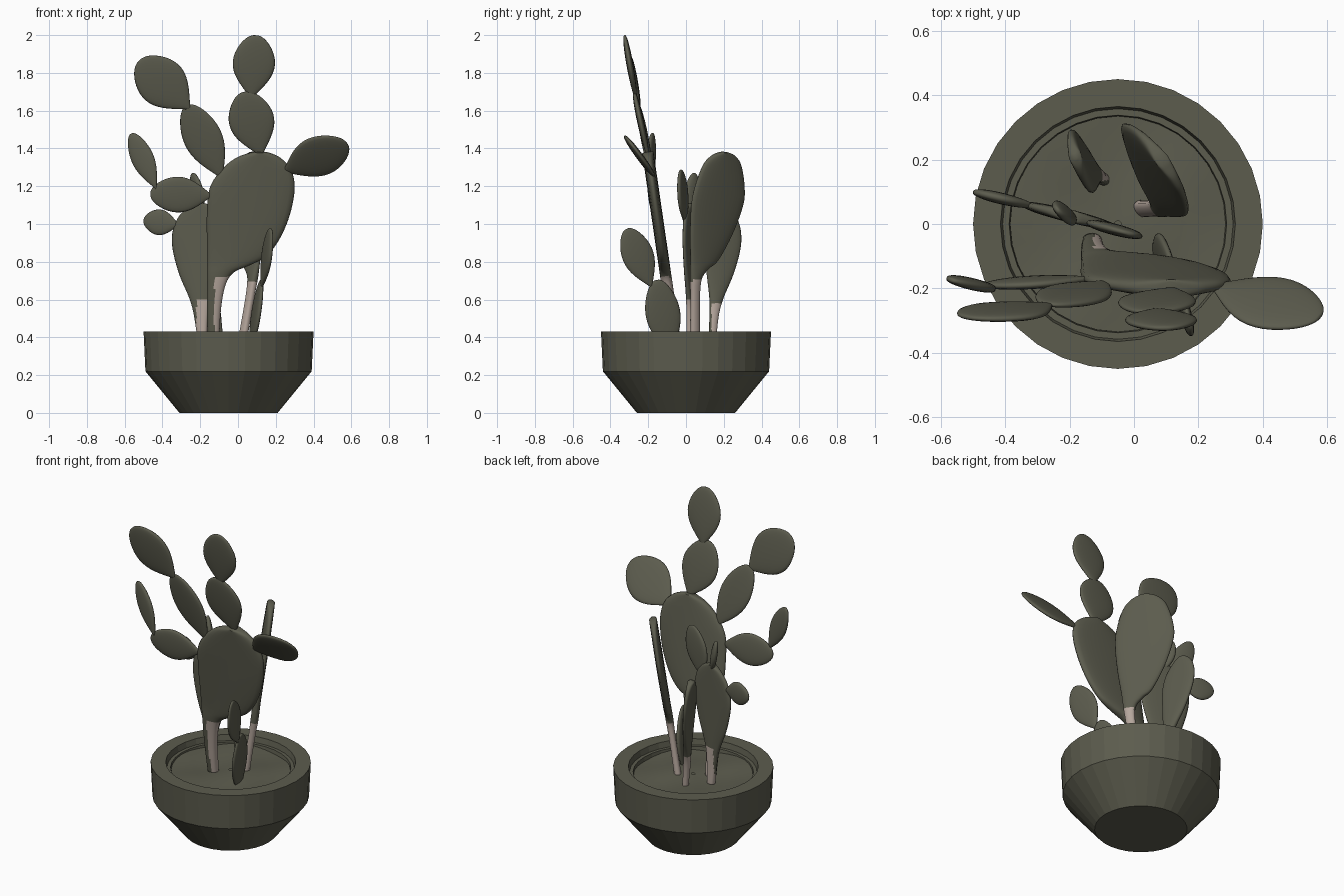
import bpy, bmesh, math
from mathutils import Vector

if "Cube" in bpy.data.objects:
    bpy.data.objects.remove(bpy.data.objects["Cube"])


def material(name, rgb):
    m = bpy.data.materials.new(name)
    m.diffuse_color = (*rgb, 1)
    m.use_nodes = True
    m.node_tree.nodes["Principled BSDF"].inputs["Base Color"].default_value = m.diffuse_color
    return m


OLIVE = material("dark olive", (0.107, 0.107, 0.076))
WOOD = material("pale woody stem", (0.47, 0.39, 0.34))


def finish(name, bm, smooth, mats=(OLIVE,)):
    bmesh.ops.recalc_face_normals(bm, faces=bm.faces)
    me = bpy.data.meshes.new(name)
    bm.to_mesh(me)
    bm.free()
    for m in mats:
        me.materials.append(m)
    for p in me.polygons:
        p.use_smooth = smooth
    ob = bpy.data.objects.new(name, me)
    bpy.context.collection.objects.link(ob)
    return ob


def loft(rings, cap=True):
    """Skin closed rings of points."""
    bm = bmesh.new()
    vs = [[bm.verts.new(p) for p in r] for r in rings]
    n = len(vs[0])
    for a, b in zip(vs, vs[1:]):
        for i in range(n):
            j = (i + 1) % n
            bm.faces.new((a[i], a[j], b[j], b[i]))
    if cap:
        bm.faces.new(vs[0])
        bm.faces.new(vs[-1])
    return bm


def section(c, w, n, hw, ht, sides=24):
    """Flattened oval cross-section."""
    pts = []
    for i in range(sides):
        a = 2 * math.pi * i / sides
        ca, sa = math.cos(a), math.sin(a)
        pts.append(c + w * (hw * ca) + n * (ht * math.copysign(abs(sa) ** 0.75, sa)))
    return pts


def small_pad(name, base, tip, hw, normal, ht=0.018):
    """Teardrop pad from base to tip."""
    base, tip, n = Vector(base), Vector(tip), Vector(normal)
    d = tip - base
    n = (n - d * (n.dot(d) / d.length_squared)).normalized()
    w = d.cross(n).normalized()
    rings = []
    for k in range(1, 22):
        t = (1 - math.cos(math.pi * k / 22)) / 2
        s = math.sin(math.pi * t ** 1.2)
        f = s ** (0.5 + 0.4 * (1 - t))
        rings.append(section(base + d * t, w, n, hw * f, min(ht * s ** 0.35, hw * f * 0.9)))
    finish(name, loft(rings), True)


def catmull(a, b, c, d, t):
    return 0.5 * (2 * b + (c - a) * t + (2 * a - 5 * b + 4 * c - d) * t * t + (3 * b - a - 3 * c + d) * t ** 3)


def stem_pad(name, stations, axis, plane, ht, top, split):
    """Large pad with a woody stem. Stations: height, low edge, high edge.
    plane = (k, kz, ku): other coordinate = k + kz*z + ku*u."""
    k, kz, ku = plane

    def at(u, z):
        o = k + kz * z + ku * u
        return Vector((u, o, z) if axis == 0 else (o, u, z))
    w = (at(1, 0) - at(0, 0))
    up = at(0, 1) - at(0, 0)
    n = w.cross(up).normalized()
    rings = []
    m = len(stations)
    for i in range(m - 1):
        q = [stations[min(max(j, 0), m - 1)] for j in range(i - 1, i + 3)]
        for s in range(5 if i < m - 2 else 6):
            z, lo, hi = (catmull(*[p[c] for p in q], s / 5) for c in range(3))
            hw = max((hi - lo) / 2, 0.004)
            rings.append(section(at((lo + hi) / 2, z), w, n, hw, min(ht, hw * 0.9)))
    ob = finish(name, loft(rings), True, (OLIVE, WOOD))
    for p in ob.data.polygons:
        if p.center.z < top and p.center[axis] > split:
            p.material_index = 1


# Pot: faceted lathe with a hollow rim
def ring(r, z, n=32):
    return [Vector((-0.05 + r * math.cos(2 * math.pi * i / n), r * math.sin(2 * math.pi * i / n), z)) for i in range(n)]


finish("pot", loft([ring(r, z) for r, z in
                    [(0.26, 0), (0.44, 0.22), (0.45, 0.43), (0.365, 0.43), (0.358, 0.395),
                     (0.338, 0.395), (0.33, 0.34)]]), False)

# Soil: gently lumpy disc
soil = loft([[p + Vector((0, 0, 0.010 * math.sin(13 * p.x + 1) * math.cos(11 * p.y))) for p in ring(r, 0.38)]
             for r in (0.335, 0.27, 0.2, 0.13, 0.06, 0.01)], False)
finish("soil", soil, True)

# Large pads growing from the soil
stem_pad("front_main_pad", [
    (0.36, -0.16, -0.10), (0.55, -0.165, -0.09), (0.68, -0.165, -0.065), (0.745, -0.165, -0.02),
    (0.785, -0.165, 0.07), (0.83, -0.165, 0.15), (0.92, -0.165, 0.22), (1.05, -0.165, 0.275),
    (1.19, -0.15, 0.30), (1.29, -0.085, 0.28), (1.35, -0.01, 0.225), (1.375, 0.06, 0.17), (1.382, 0.10, 0.125)],
    0, (-0.002, -0.145, 0), 0.03, 0.72, -0.125)
stem_pad("back_right_pad", [
    (0.36, 0.025, 0.07), (0.6, 0.027, 0.07), (0.71, 0.025, 0.08), (0.765, 0.025, 0.12), (0.81, 0.025, 0.17),
    (0.945, 0.022, 0.245), (1.1, 0.028, 0.303), (1.2, 0.048, 0.31), (1.31, 0.09, 0.292),
    (1.36, 0.135, 0.26), (1.378, 0.175, 0.225), (1.382, 0.195, 0.205)],
    1, (-0.009, 0.175, -0.728), 0.022, 0.70, -1)
stem_pad("left_pad", [
    (0.36, -0.21, -0.165), (0.5, -0.23, -0.16), (0.6, -0.255, -0.145), (0.73, -0.31, -0.095), (0.86, -0.345, -0.06),
    (0.95, -0.348, -0.055), (1.03, -0.32, -0.075), (1.08, -0.275, -0.115), (1.105, -0.23, -0.16),
    (1.11, -0.2, -0.185)],
    0, (-0.025, 0, -0.25), 0.02, 0.6, -0.22)
stem_pad("back_left_pad", [
    (0.36, 0.12, 0.158), (0.5, 0.125, 0.17), (0.6, 0.125, 0.195), (0.73, 0.11, 0.25), (0.86, 0.097, 0.287),
    (0.95, 0.105, 0.292), (1.02, 0.135, 0.275), (1.06, 0.17, 0.245), (1.075, 0.2, 0.215)],
    1, (-0.014, -0.095, -0.32), 0.02, 0.58, 0.135)

# Smaller pads: name, base, tip, half width, face normal
PADS = [
    ("right_ear_pad", (0.235, -0.19, 1.275), (0.58, -0.29, 1.425), 0.13, (0, 0.79, 0.61)),
    ("top_lower_pad", (0.125, -0.2, 1.355), (0.03, -0.275, 1.70), 0.12, (0, 1, 0.22)),
    ("top_upper_pad", (0.07, -0.265, 1.66), (0.095, -0.325, 2.0), 0.112, (0, 1, 0.18)),
    ("upper_left_lower_pad", (-0.08, -0.18, 1.235), (-0.27, -0.25, 1.63), 0.103, (0.1, 1, 0.2)),
    ("upper_left_upper_pad", (-0.25, -0.25, 1.605), (-0.525, -0.29, 1.865), 0.13, (0.1, 1, 0.1)),
    ("side_left_pad", (-0.13, -0.17, 1.15), (-0.465, -0.19, 1.16), 0.095, (0, 1, 0.1)),
    ("side_left_tip_pad", (-0.43, -0.2, 1.18), (-0.565, -0.175, 1.48), 0.062, (0.25, 0.97, 0.1)),
    ("front_low_pad", (0.06, -0.08, 0.30), (0.125, -0.155, 0.705), 0.093, (1, 0.2, -0.17)),
    ("front_low_tip_pad", (0.125, -0.18, 0.66), (0.175, -0.315, 0.975), 0.085, (0.93, 0.3, -0.2)),
    ("left_bud_pad", (-0.31, 0.055, 0.995), (-0.5, 0.1, 1.02), 0.068, (0.25, 1, 0)),
    ("left_top_pad", (-0.12, 0.0, 0.99), (-0.015, -0.03, 1.285), 0.085, (0.25, 1, 0)),
    ("left_top_thin_pad", (-0.185, 0.02, 1.05), (-0.24, 0.045, 1.27), 0.045, (0.75, 0.6, 0.1)),
]
for args in PADS:
    small_pad(*args)
